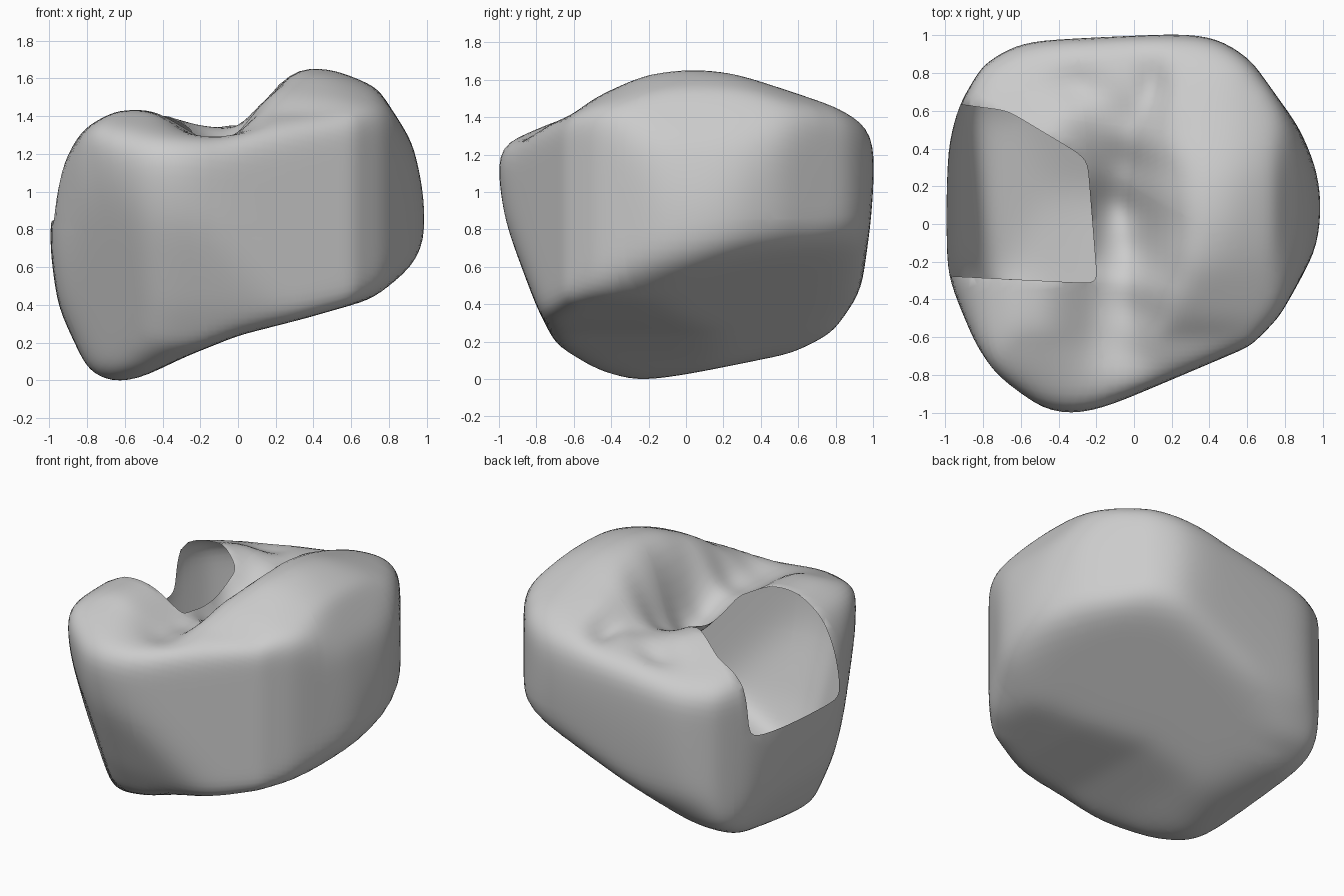
import bpy, bmesh, math
from mathutils import Vector

cube = bpy.data.objects.get("Cube")
if cube:
    bpy.data.objects.remove(cube, do_unlink=True)

MID = 0.8            # height of the centre the body is swelled from
SHARPNESS = 40       # how tightly the profiles meet
GROW = 1.028         # allowance for what the smoothing takes off

# Outlines of the body: across (x, z), lengthwise (y, z) and plan (x, y)
ACROSS = [(-.99, .75), (-.96, .96), (-.9, 1.15), (-.8, 1.32), (-.63, 1.41), (-.45, 1.42),
          (-.2, 1.34), (0, 1.33), (.1, 1.44), (.28, 1.64), (.46, 1.65), (.72, 1.53),
          (.9, 1.25), (.985, .93), (.985, .73), (.93, .61), (.7, .44), (.35, .34),
          (0, .25), (-.3, .13), (-.57, -.01), (-.68, 0), (-.78, .08), (-.93, .4)]
LENGTH = [(-1.01, 1.16), (-.98, 1.25), (-.6, 1.39), (-.48, 1.48), (-.22, 1.61), (0, 1.65),
          (.25, 1.63), (.8, 1.46), (.97, 1.34), (1, 1.2), (.99, 1), (.92, .48),
          (.77, .26), (.55, .15), (-.25, -.01), (-.47, .06), (-.68, .2), (-.78, .4),
          (-.95, .85)]
PLAN = [(-.35, -1.01), (-.25, -.99), (.2, -.8), (.6, -.63), (.75, -.48), (.95, -.12),
        (.985, .1), (.95, .28), (.85, .5), (.6, .85), (.42, .97), (.25, 1), (-.5, .95),
        (-.62, .92), (-.78, .82), (-.9, .62), (-.97, .4), (-.99, .1), (-.98, -.25),
        (-.82, -.63), (-.7, -.8), (-.48, -.96)]

# Slanting faces, each a direction and its distance along it from the centre
SLANTS = [(Vector((.42, .35, -1)), .6),          # underside
          (Vector((-.71, -.71, -.3)), .975),     # lower front corner
          (Vector((-.2, .35, 1)), .84),          # upper back corner, open side
          (Vector((.32, .32, .89)), .99),        # upper back corner, closed side
          (Vector((.32, -.32, .89)), .935)]      # upper front corner


def gauge(outline, a, b):
    """Fraction of the way from the centre to the outline along (a, b)."""
    for (px, py), (qx, qy) in zip(outline, outline[1:] + outline[:1]):
        det = px * qy - py * qx
        s = (a * qy - b * qx) / det
        t = (px * b - py * a) / det
        if s >= -1e-9 and t >= -1e-9:
            return s + t
    return 0.0


def lowered(outline):
    return [(a, z - MID) for a, z in outline]


def bump(x, y, cx, cy, wide, deep):
    return math.exp(-((x - cx) / wide) ** 2 - ((y - cy) / deep) ** 2)


across, length = lowered(ACROSS), lowered(LENGTH)


def swell(d):
    """Push a direction out to the meeting of the outlines and slants."""
    x, y, z = d
    sides = [gauge(across, x, z), gauge(length, y, z), gauge(PLAN, x, y)]
    sides += [max(0, d.dot(n) / reach) for n, reach in SLANTS]
    return d * GROW / sum(g ** SHARPNESS for g in sides) ** (1 / SHARPNESS)


# Body: a grid swelled to shape, then smoothed to round its corners
bm = bmesh.new()
bmesh.ops.create_cube(bm, size=2)
bmesh.ops.subdivide_edges(bm, edges=bm.edges[:], cuts=35, use_grid_fill=True)
for v in bm.verts:
    v.co = swell(v.co.normalized())
for _ in range(9):
    bmesh.ops.smooth_vert(bm, verts=bm.verts[:], factor=.5,
                          use_axis_x=True, use_axis_y=True, use_axis_z=True)

# Stand it on the ground
ground = min(v.co.z for v in bm.verts)
bmesh.ops.translate(bm, verts=bm.verts[:], vec=(0, 0, -ground))

# Sunken valley with puckered folds on top
for v in bm.verts:
    x, y, z = v.co
    if z > 1:
        fade = min(1, (z - 1) * 5)
        dent = .2 * bump(x, y, -.1, .05, .18, .3)
        dent += .08 * bump(x, y, -.15, -.55, .22, .3)
        dent += .05 * bump(x, y, -.3, .74, .15, .1)
        dent += .07 * bump(x, y, .1, .72, .08, .14)
        dent += .06 * bump(x, y, .06, -.1, .12, .12)
        fold = .01 * math.sin(24 * y + 7 * x) * bump(x, y, 0, 0, .2, .7)
        v.co.z -= fade * (dent + fold)

# Opening: cut along its edges, then remove the faces inside
opening = [(Vector((-.6, -.295, 0)), Vector((.05, 1, 0))),
           (Vector((-.22, 0, 0)), Vector((-1, -.08, 0))),
           (Vector((-.9, .63, 0)), Vector((-.13, -1, 0))),
           (Vector((-.22, .33, 0)), Vector((-.6, -1, 0))),
           (Vector((0, 0, .83)), Vector((0, -.05, 1)))]
for point, normal in opening:
    bmesh.ops.bisect_plane(bm, geom=bm.verts[:] + bm.edges[:] + bm.faces[:],
                           plane_co=point, plane_no=normal, dist=.002)
inside = [f for f in bm.faces
          if all((f.calc_center_median() - p).dot(n) > 0 for p, n in opening)]
bmesh.ops.delete(bm, geom=inside, context='FACES')

# Soften the corners of the rim
for _ in range(6):
    moved = {}
    for v in bm.verts:
        if v.is_boundary:
            ends = [e.other_vert(v).co for e in v.link_edges if e.is_boundary]
            moved[v] = v.co.lerp(sum(ends, Vector()) / len(ends), .5)
    for v, co in moved.items():
        v.co = co
bmesh.ops.recalc_face_normals(bm, faces=bm.faces[:])

mesh = bpy.data.meshes.new("hollow_shell")
bm.to_mesh(mesh)
bm.free()
shell = bpy.data.objects.new("hollow_shell", mesh)
bpy.context.collection.objects.link(shell)

# Plain grey
grey = bpy.data.materials.new("plain grey")
grey.use_nodes = True
colour = (.6, .6, .6, 1)
grey.diffuse_color = colour
grey.node_tree.nodes["Principled BSDF"].inputs["Base Color"].default_value = colour
mesh.materials.append(grey)

bpy.context.view_layer.objects.active = shell
shell.select_set(True)
bpy.ops.object.shade_smooth_by_angle(angle=math.radians(40))
